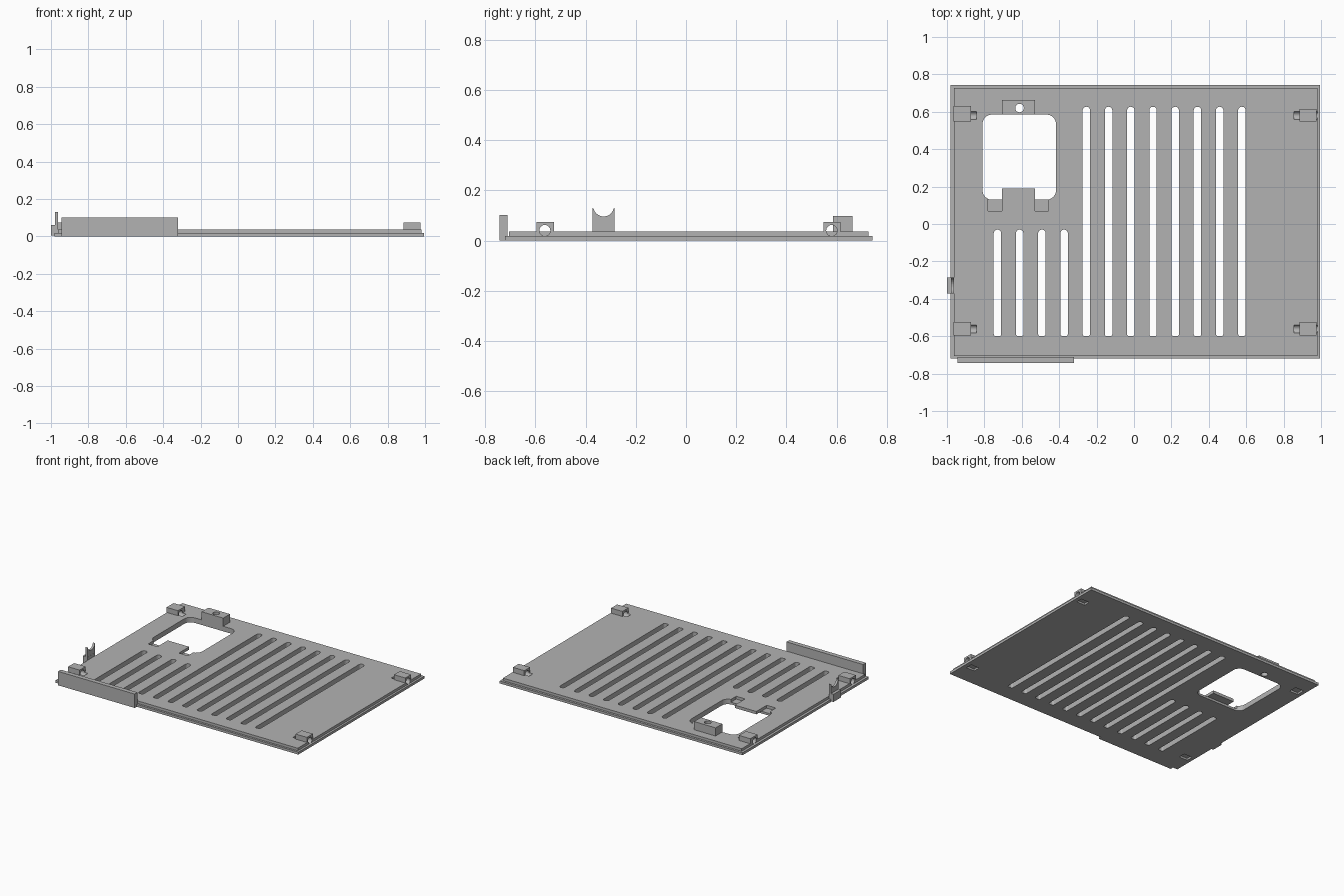
import bpy, bmesh, math

if "Cube" in bpy.data.objects:
    bpy.data.objects.remove(bpy.data.objects["Cube"])

grey = bpy.data.materials.new("light_grey")
grey.diffuse_color = (0.45, 0.45, 0.45, 1)
grey.use_nodes = True
grey.node_tree.nodes["Principled BSDF"].inputs["Base Color"].default_value = grey.diffuse_color


def new_object(name, bm):
    bmesh.ops.recalc_face_normals(bm, faces=bm.faces[:])
    me = bpy.data.meshes.new(name)
    bm.to_mesh(me)
    bm.free()
    ob = bpy.data.objects.new(name, me)
    me.materials.append(grey)
    bpy.context.collection.objects.link(ob)
    return ob


def loft(name, rings):
    """Closed solid through matching rings of 3D points."""
    bm = bmesh.new()
    vs = [[bm.verts.new(p) for p in r] for r in rings]
    n = len(vs[0])
    for a, b in zip(vs, vs[1:]):
        for i in range(n):
            bm.faces.new((a[i], a[(i + 1) % n], b[(i + 1) % n], b[i]))
    bm.faces.new(vs[0][::-1])
    bm.faces.new(vs[-1])
    return new_object(name, bm)


def rect(x0, x1, y0, y1, z):
    return [(x0, y0, z), (x1, y0, z), (x1, y1, z), (x0, y1, z)]


def box(name, x0, x1, y0, y1, z0, z1):
    return loft(name, [rect(x0, x1, y0, y1, z0), rect(x0, x1, y0, y1, z1)])


def arc(cx, cy, r, a0, a1, n):
    return [(cx + r * math.cos(math.radians(a0 + (a1 - a0) * i / n)),
             cy + r * math.sin(math.radians(a0 + (a1 - a0) * i / n))) for i in range(n + 1)]


def round_prism(name, x0, x1, y0, y1, r_low, r_top, z0=-0.1, z1=0.2):
    """Upright prism with rounded corners."""
    pts = (arc(x1 - r_low, y0 + r_low, r_low, -90, 0, 6) + arc(x1 - r_top, y1 - r_top, r_top, 0, 90, 6)
           + arc(x0 + r_top, y1 - r_top, r_top, 90, 180, 6) + arc(x0 + r_low, y0 + r_low, r_low, 180, 270, 6))
    return loft(name, [[(x, y, z) for x, y in pts] for z in (z0, z1)])


def x_prism(name, pts, x0, x1):
    """Prism along x from a (y, z) outline."""
    return loft(name, [[(x, y, z) for y, z in pts] for x in (x0, x1)])


def cut(ob, cutters):
    for c in cutters:
        m = ob.modifiers.new("cut", 'BOOLEAN')
        m.operation, m.solver, m.object = 'DIFFERENCE', 'EXACT', c
        bpy.context.view_layer.objects.active = ob
        bpy.ops.object.modifier_apply(modifier=m.name)
        bpy.data.objects.remove(c, do_unlink=True)


TOP = 0.037

# Stepped base plate
plate = loft("base_plate", [rect(-0.98, 0.995, -0.72, 0.743, 0), rect(-0.98, 0.995, -0.72, 0.743, 0.018),
                            rect(-0.962, 0.98, -0.705, 0.727, 0.018), rect(-0.962, 0.98, -0.705, 0.727, TOP)])

# Vent slots: four short, eight long
cutters = []
for i in range(12):
    x = -0.73 + 0.1188 * i
    cutters.append(round_prism("slot", x - 0.02, x + 0.02, -0.6, -0.03 if i < 4 else 0.627, 0.012, 0.0199))

# Window with a recess either side of its lip
cutters.append(round_prism("window", -0.81, -0.417, 0.13, 0.585, 0.05, 0.05))
for x0, x1 in ((-0.78, -0.705), (-0.53, -0.457)):
    cutters.append(box("recess", x0, x1, 0.07, 0.15, 0.016, 0.1))

# Corner blocks: x range, y range, y of the hole
corners = [(-0.965, -0.872, 0.548, 0.63, 0.58), (0.885, 0.977, 0.548, 0.615, 0.58),
           (-0.965, -0.872, -0.595, -0.525, -0.562), (0.885, 0.977, -0.595, -0.525, -0.562)]


def hole(y, x0, x1):
    return x_prism("hole", arc(y, 0.04, 0.022, 0, 345, 23), x0, x1)


for x0, x1, y0, y1, yh in corners:
    cutters.append(hole(yh, x0 - 0.03, x1 + 0.03))
    cutters.append(box("pocket", x0 + 0.012, x1 - 0.012, y0 + 0.01, y1 - 0.01, -0.1, 0.014))
pin = [(x, y) for x, y in arc(-0.612, 0.62, 0.023, 0, 345, 23)]


def pin_hole():
    return loft("pin_hole", [[(x, y, z) for x, y in pin] for z in (-0.1, 0.2)])


cutters.append(pin_hole())
cut(plate, cutters)

for x0, x1, y0, y1, yh in corners:
    side = ("left" if x0 < 0 else "right") + ("_back" if y0 > 0 else "_front")
    block = box("corner_block_" + side, x0, x1, y0, y1, TOP, 0.074)
    cut(block, [hole(yh, x0 - 0.03, x1 + 0.03)])

# Screw boss and lip at the window
boss = box("screw_boss", -0.705, -0.53, 0.585, 0.663, TOP, 0.097)
cut(boss, [pin_hole()])
box("window_lip", -0.705, -0.53, 0.13, 0.19, 0.016, TOP)

# Upright rail on the front edge
box("front_rail", -0.943, -0.32, -0.743, -0.71, 0, 0.102)

# Side clip: foot plus blade with a cradle notch
box("clip_foot", -1.0, -0.962, -0.372, -0.285, 0.004, 0.06)
cradle = arc(-0.328, 0.137, 0.041, -15, -165, 14)
x_prism("clip_blade", [(-0.372, 0.03), (-0.285, 0.03), (-0.285, 0.13)] + cradle + [(-0.372, 0.13)],
        -0.979, -0.963)
